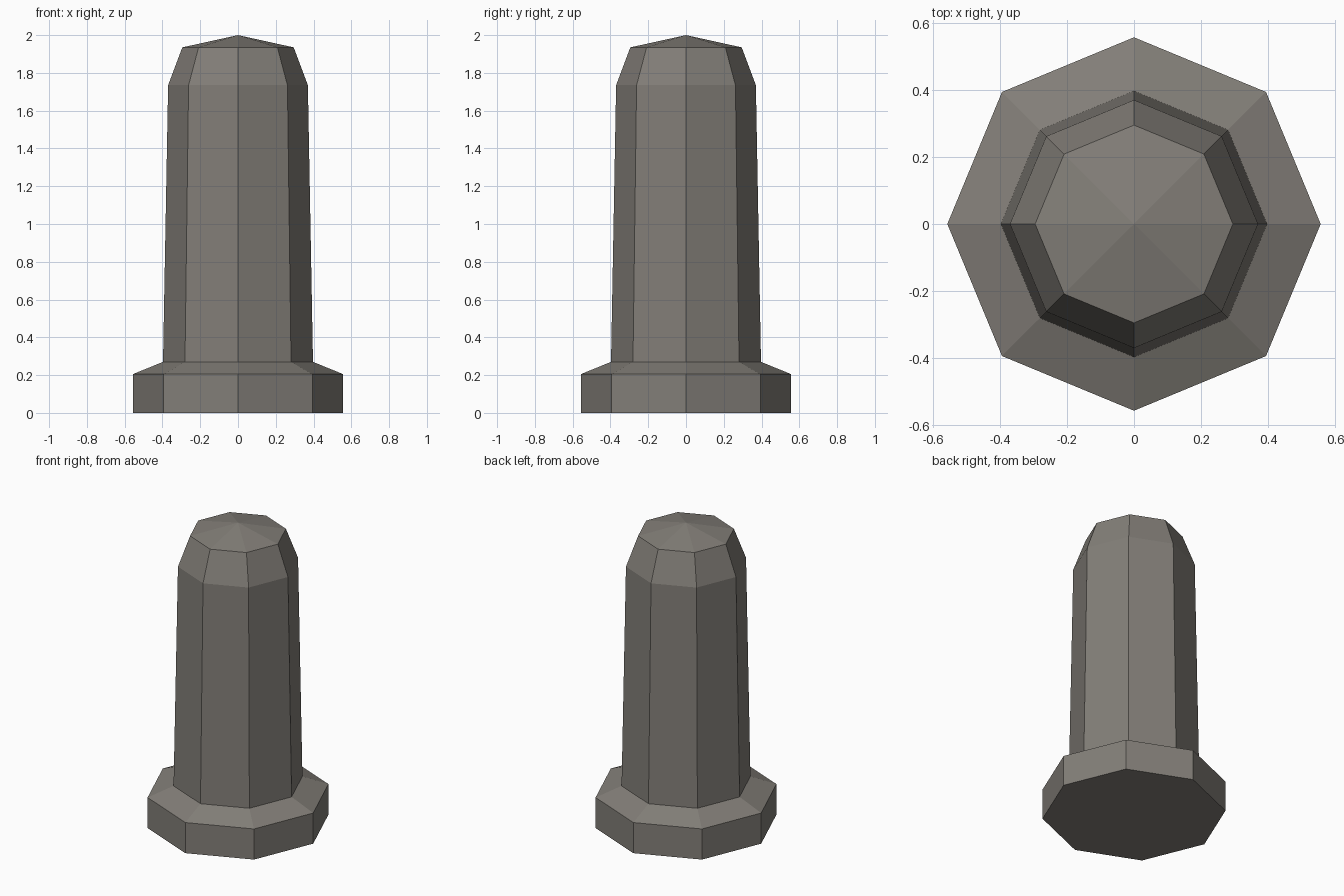
import bpy, bmesh
from math import cos, sin, pi

cube = bpy.data.objects.get("Cube")
if cube:
    bpy.data.objects.remove(cube, do_unlink=True)

SIDES = 8

# Single weathered metal colour
metal = bpy.data.materials.new("warm grey metal")
metal.use_nodes = True
colour = (0.225, 0.21, 0.188, 1)
metal.diffuse_color = colour
bsdf = next(n for n in metal.node_tree.nodes if n.type == 'BSDF_PRINCIPLED')
bsdf.inputs["Base Color"].default_value = colour
bsdf.inputs["Roughness"].default_value = 0.8


def turned_part(name, profile):
    """Sweep (radius, height) points around z, with a corner on each axis."""
    bm = bmesh.new()
    rings = []
    for radius, z in profile:
        if radius == 0:
            rings.append([bm.verts.new((0, 0, z))] * SIDES)
        else:
            rings.append([bm.verts.new((radius * cos(2 * pi * i / SIDES),
                                        radius * sin(2 * pi * i / SIDES), z))
                          for i in range(SIDES)])
    for low, high in zip(rings, rings[1:]):
        for i in range(SIDES):
            j = (i + 1) % SIDES
            corners = dict.fromkeys((low[i], low[j], high[j], high[i]))
            bm.faces.new(list(corners))
    # Close the underside
    bm.faces.new(rings[0][::-1])
    bmesh.ops.recalc_face_normals(bm, faces=bm.faces)
    mesh = bpy.data.meshes.new(name)
    bm.to_mesh(mesh)
    bm.free()
    mesh.materials.append(metal)
    obj = bpy.data.objects.new(name, mesh)
    bpy.context.collection.objects.link(obj)
    return obj


# Bollard: base flange, sloped shoulder, tapered post, bevelled cap and point
turned_part("bollard", [(0.557, 0), (0.557, 0.205), (0.397, 0.27),
                        (0.37, 1.735), (0.295, 1.935), (0, 2)])
